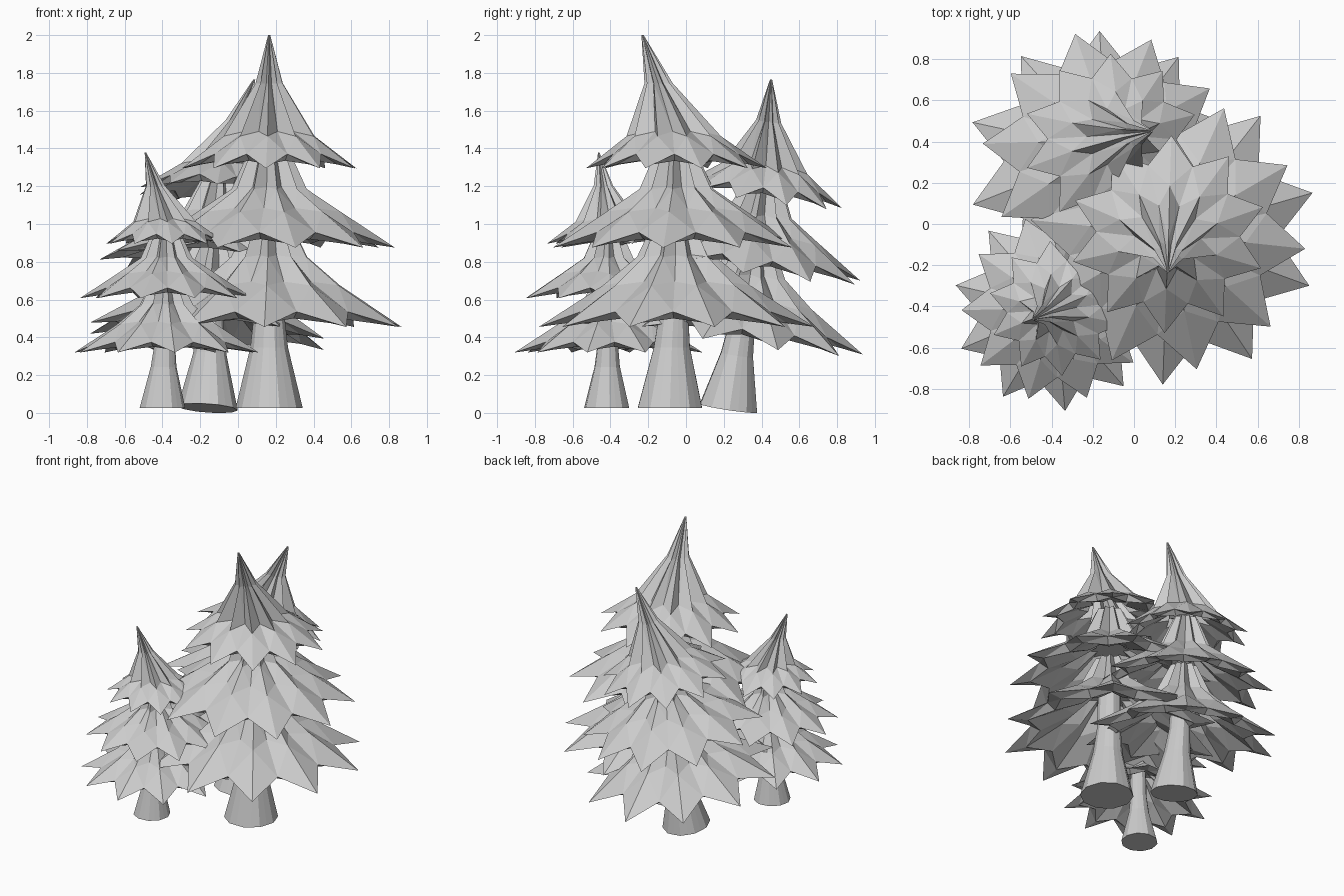
import bpy
import bmesh
import math
from mathutils import Matrix, Vector

cube = bpy.data.objects.get("Cube")
if cube:
    bpy.data.objects.remove(cube, do_unlink=True)

# One plain colour for everything
grey = bpy.data.materials.new("light_grey")
grey.use_nodes = True
grey.diffuse_color = (0.6, 0.6, 0.6, 1)
grey.node_tree.nodes["Principled BSDF"].inputs["Base Color"].default_value = (0.6, 0.6, 0.6, 1)

POINTS = 10
# Each ring: ridge radius, valley radius, ridge height, valley height, forward lean
TIERS = {
    "top": (16, [(0.006, 0.004, 1.975, 1.975, -0.145), (0.075, 0.045, 1.72, 1.72, -0.06),
                 (0.25, 0.16, 1.44, 1.465, 0.02), (0.48, 0.35, 1.27, 1.345, 0.035)]),
    "middle": (-6, [(0.09, 0.06, 1.40, 1.40, 0.03), (0.20, 0.13, 1.16, 1.17, 0.035),
                    (0.38, 0.27, 1.04, 1.06, 0.035), (0.67, 0.49, 0.85, 0.93, 0.035)]),
    "bottom": (16, [(0.10, 0.07, 1.02, 1.02, 0.03), (0.21, 0.14, 0.80, 0.81, 0.035),
                    (0.39, 0.28, 0.65, 0.67, 0.035), (0.73, 0.53, 0.43, 0.51, 0.035)]),
}


def add_ring(bm, ridge_r, valley_r, ridge_z, valley_z, lean, phase):
    """Star-shaped ring that alternates ridges and valleys."""
    ring = []
    for i in range(POINTS * 2):
        a = math.radians(phase) + math.pi * i / POINTS
        r, z = (valley_r, valley_z) if i % 2 else (ridge_r, ridge_z)
        ring.append(bm.verts.new((r * math.cos(a), lean + r * math.sin(a), z)))
    return ring


def loft(name, rings, phase, matrix):
    """Skin a stack of rings and close both ends."""
    bm = bmesh.new()
    loops = [add_ring(bm, *ring, phase) for ring in rings]
    for upper, lower in zip(loops, loops[1:]):
        for i in range(len(upper)):
            j = (i + 1) % len(upper)
            bm.faces.new((upper[i], lower[i], lower[j], upper[j]))
    bmesh.ops.triangulate(bm, faces=bm.faces[:])
    bm.faces.new(loops[0])
    bm.faces.new(loops[-1])
    bmesh.ops.recalc_face_normals(bm, faces=bm.faces)
    mesh = bpy.data.meshes.new(name)
    bm.to_mesh(mesh)
    bm.free()
    mesh.materials.append(grey)
    obj = bpy.data.objects.new(name, mesh)
    obj.matrix_world = matrix
    bpy.context.collection.objects.link(obj)


def shrink(ring, factor, drop):
    """Inner copy of a ring for the underside of a tier."""
    r, v, z, vz, lean = ring
    return (r * factor, v * factor, z - drop, vz - drop, lean)


def build_tree(prefix, base, scale, turn, tilt):
    axis = Vector((tilt[0], tilt[1], 1)).normalized()
    lean = Vector((0, 0, 1)).rotation_difference(axis).to_matrix().to_4x4()
    matrix = (Matrix.Translation(base) @ lean
              @ Matrix.Rotation(math.radians(turn), 4, "Z") @ Matrix.Scale(scale, 4))
    # Flared trunk
    trunk = [(r, r * 0.96, z, z, y) for r, z, y in
             ((0.07, 1.0, 0.03), (0.08, 0.5, 0.02), (0.1, 0.32, 0.01), (0.178, 0, 0))]
    loft(prefix + "_trunk", trunk, 0, matrix)
    # Branch tiers: outer skirt, thin lip, hollow inside
    for tier, (phase, rings) in TIERS.items():
        r, v, z, vz, y = rings[3]
        lip = (r * 0.8, v * 0.88, z + 0.02, vz - 0.035, y)
        inside = [lip, shrink(rings[2], 0.85, 0.06), shrink(rings[1], 0.7, 0.06)]
        loft(f"{prefix}_{tier}_branches", rings + inside, phase, matrix)


build_tree("tall_tree", (0.165, -0.085, 0.025), 1.0, 0, (0, 0))
build_tree("leaning_tree", (-0.16, 0.225, 0.025), 0.895, 74, (0.07, 0.15))
build_tree("small_tree", (-0.40, -0.42, 0.025), 0.685, -65, (0, 0))
